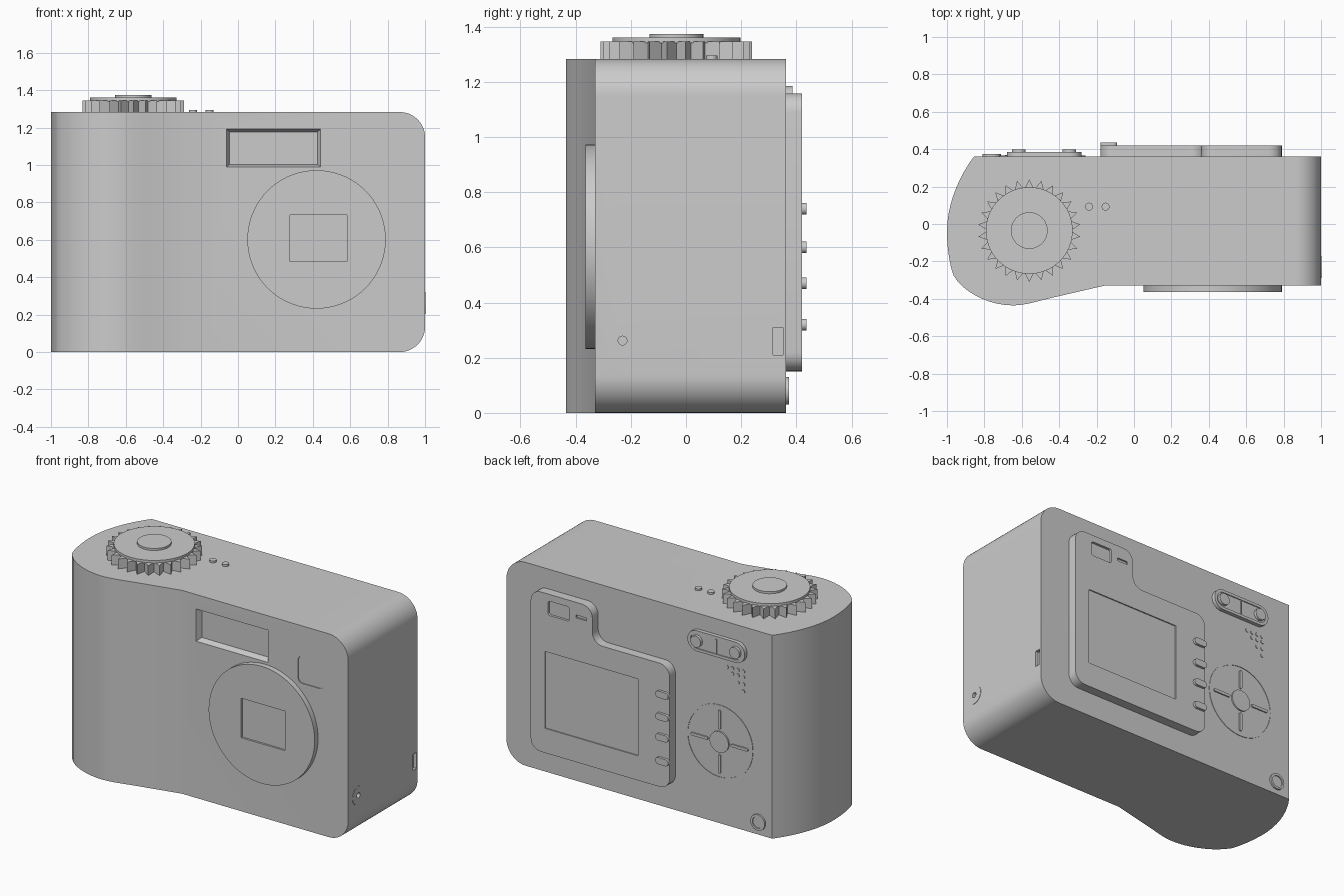
import bpy, bmesh, math
from mathutils import Vector
from mathutils.geometry import interpolate_bezier

if "Cube" in bpy.data.objects:
    bpy.data.objects.remove(bpy.data.objects["Cube"])

GREY = (0.6, 0.6, 0.6, 1)
grey = bpy.data.materials.new("plain grey")
grey.use_nodes = True
grey.diffuse_color = GREY
grey.node_tree.nodes["Principled BSDF"].inputs["Base Color"].default_value = GREY

FRONT, BACK, TOP = -0.33, 0.362, 1.283


def rect(u0, u1, v0, v1):
    return [(u0, v0), (u1, v0), (u1, v1), (u0, v1)]


def circle(u, v, r, n=40):
    return [(u + r * math.cos(i * math.tau / n), v + r * math.sin(i * math.tau / n)) for i in range(n)]


def rounded(points, r, steps=8):
    """Round every right-angled corner of an outline."""
    out = []
    for i, p in enumerate(points):
        p = Vector(p)
        a = (Vector(points[i - 1]) - p).normalized()
        b = (Vector(points[(i + 1) % len(points)]) - p).normalized()
        out += interpolate_bezier(p + a * r, p + a * r * 0.45, p + b * r * 0.45, p + b * r, steps)
    return [tuple(q[:2]) for q in out]


def capsule(u, v, width, height):
    w, h = width / 2, height / 2
    return rounded(rect(u - w, u + w, v - h, v + h), min(w, h) * 0.99)


def prism(name, outline, axis, t0, t1, end=None):
    """Extrude an outline along an axis, optionally tapering to another one."""
    place = {"x": lambda u, v, t: (t, u, v),
             "y": lambda u, v, t: (u, t, v),
             "z": lambda u, v, t: (u, v, t)}[axis]
    bm = bmesh.new()
    a = [bm.verts.new(place(p[0], p[1], t0)) for p in outline]
    b = [bm.verts.new(place(p[0], p[1], t1)) for p in (end or outline)]
    bm.faces.new(a)
    bm.faces.new(b)
    for i in range(len(a)):
        bm.faces.new((a[i - 1], a[i], b[i], b[i - 1]))
    bmesh.ops.recalc_face_normals(bm, faces=bm.faces)
    mesh = bpy.data.meshes.new(name)
    bm.to_mesh(mesh)
    bm.free()
    mesh.materials.append(grey)
    ob = bpy.data.objects.new(name, mesh)
    bpy.context.collection.objects.link(ob)
    return ob


def cut(ob, *cutters):
    """Subtract the cutters and remove them."""
    for c in cutters:
        m = ob.modifiers.new("cut", "BOOLEAN")
        m.operation, m.solver, m.object = "DIFFERENCE", "EXACT", c
    bpy.context.view_layer.update()
    mesh = bpy.data.meshes.new_from_object(ob.evaluated_get(bpy.context.evaluated_depsgraph_get()))
    ob.modifiers.clear()
    ob.data = mesh
    for c in cutters:
        bpy.data.objects.remove(c)
    return ob


# Body: grip curve swept upward, two rounded corners on the left end
grip = [(-0.855, BACK)]
for a, h1, h2, b in (
        ((-0.855, BACK), (-0.94, 0.25), (-1, 0.1), (-1, -0.04)),
        ((-1, -0.04), (-1, -0.13), (-0.985, -0.22), (-0.965, -0.275)),
        ((-0.965, -0.275), (-0.91, -0.37), (-0.77, -0.435), (-0.65, -0.435)),
        ((-0.65, -0.435), (-0.59, -0.435), (-0.54, -0.42), (-0.45, -0.397))):
    grip += [p[:2] for p in interpolate_bezier(*[Vector((*q, 0)) for q in (a, h1, h2, b)], 10)[1:]]
body = prism("body", grip + [(-0.16, FRONT), (1, FRONT), (1, BACK)], "z", 0, TOP)
bm = bmesh.new()
bm.from_mesh(body.data)
corners = [e for e in bm.edges if all(v.co.x > 0.99 for v in e.verts)
           and abs(e.verts[0].co.z - e.verts[1].co.z) < 0.01]
bmesh.ops.bevel(bm, geom=corners, offset=0.135, segments=12, profile=0.5, affect="EDGES")
bm.to_mesh(body.data)
bm.free()

# Recesses in the body: flash, viewfinder, side slot and tripod-style socket
cut(body,
    prism("flash_cutter", rect(-0.062, 0.442, 0.988, 1.192), "y", FRONT - 0.001, FRONT + 0.035,
          rect(-0.045, 0.425, 1.003, 1.177)),
    prism("finder_cutter", rounded(rect(0.65, 0.83, 0.92, 1.09), 0.03), "y", FRONT - 0.01, FRONT + 0.006),
    prism("slot_cutter", rect(0.315, 0.352, 0.21, 0.31), "x", 0.98, 1.01),
    prism("socket_cutter", circle(-0.23, 0.262, 0.016, 20), "x", 0.97, 1.01))
cut(prism("socket_ring", circle(-0.23, 0.262, 0.058), "x", 0.99, 1.002),
    prism("ring_cutter", circle(-0.23, 0.262, 0.016, 20), "x", 0.97, 1.01))

# Lens disc with a square opening
cut(prism("lens_disc", circle(0.42, 0.602, 0.37, 72), "y", FRONT + 0.01, -0.364),
    prism("lens_cutter", rect(0.277, 0.583, 0.483, 0.732), "y", -0.4, -0.352))

# Mode dial with triangular teeth, and two little top buttons
DIAL = (-0.56, -0.035)
TEETH = 26
wheel = []
for i in range(TEETH * 2):
    r, a = (0.222 if i % 2 else 0.274), math.pi / 2 + i * math.pi / TEETH
    wheel.append((DIAL[0] + r * math.cos(a), DIAL[1] + r * math.sin(a)))
prism("dial_teeth", wheel, "z", TOP - 0.01, 1.345)
prism("dial_plate", circle(*DIAL, 0.232, 64), "z", 1.34, 1.36)
prism("dial_hub", circle(*DIAL, 0.098), "z", 1.35, 1.373)
for x in (-0.24, -0.152):
    prism("top_button", circle(x, 0.093, 0.021, 24), "z", TOP - 0.01, TOP + 0.012)

# Raised back panel with tab, screen and eyepiece
outline = [(-0.18, 0.15), (0.79, 0.15), (0.79, 1.158), (0.36, 1.158), (0.36, 0.93), (-0.18, 0.93)]
cut(prism("back_panel", rounded(outline, 0.07), "y", BACK - 0.01, 0.42),
    prism("screen_cutter", rect(0.04, 0.69, 0.305, 0.79), "y", 0.413, 0.44),
    prism("eyepiece_cutter", rounded(rect(0.52, 0.67, 1.025, 1.115), 0.015), "y", 0.405, 0.44),
    prism("indicator_cutter", rect(0.4, 0.475, 1.06, 1.078), "y", 0.41, 0.44))
for z in (0.74, 0.6, 0.47, 0.32):
    prism("panel_button", capsule(-0.135, z, 0.09, 0.042), "y", 0.41, 0.436)

# Zoom rocker: rimmed pod, two round buttons and a centre divider
cut(prism("zoom_pod", capsule(-0.48, 1.12, 0.4, 0.13), "y", BACK - 0.01, 0.386),
    prism("pod_cutter", capsule(-0.48, 1.12, 0.36, 0.095), "y", 0.38, 0.4))
prism("zoom_divider", rect(-0.484, -0.476, 1.074, 1.166), "y", 0.37, 0.386)
for x in (-0.345, -0.615):
    prism("zoom_button", circle(x, 1.12, 0.036, 28), "y", 0.37, 0.398)

# Speaker dots in a stepped triangle
for row, z in enumerate((1.0, 0.965, 0.92, 0.875)):
    for col in range(row, 4):
        prism("speaker_dot", circle(-0.54 - col * 0.038, z, 0.012, 12), "y", BACK - 0.005, BACK + 0.004)

# Direction pad: thin ring, hub and four bars
PAD = (-0.49, 0.515)
cut(prism("pad_ring", circle(*PAD, 0.232, 64), "y", BACK - 0.005, BACK + 0.003),
    prism("pad_cutter", circle(*PAD, 0.222, 64), "y", BACK - 0.02, BACK + 0.02))
prism("pad_hub", circle(*PAD, 0.066), "y", BACK - 0.005, BACK + 0.009)
for s in (-1, 1):
    prism("pad_bar_side", capsule(PAD[0] + s * 0.14, PAD[1], 0.12, 0.018), "y", BACK - 0.005, BACK + 0.008)
    prism("pad_bar_upright", capsule(PAD[0], PAD[1] + s * 0.14, 0.018, 0.12), "y", BACK - 0.005, BACK + 0.008)

# Round corner button with a rim
cut(prism("corner_button", circle(-0.76, 0.08, 0.05), "y", BACK - 0.005, 0.373),
    prism("corner_cutter", circle(-0.76, 0.08, 0.036), "y", 0.367, 0.39))

# Smooth the round walls, keep the edges crisp
bpy.ops.object.select_all(action="DESELECT")
for ob in bpy.context.collection.objects:
    if ob.type == "MESH" and grey.name in ob.data.materials:
        ob.select_set(True)
        bpy.context.view_layer.objects.active = ob
bpy.ops.object.shade_smooth_by_angle(angle=math.radians(30))
